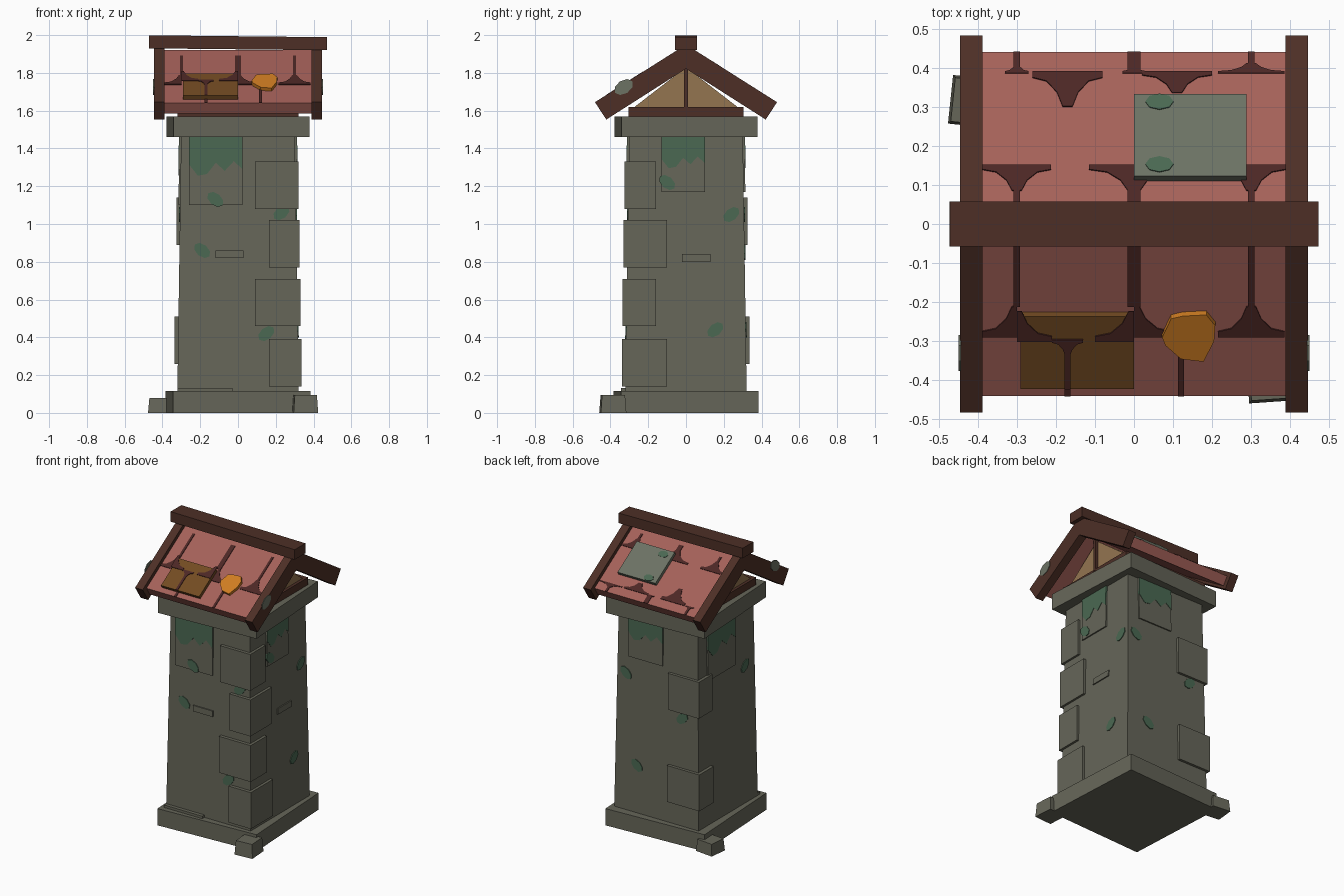
import bpy, bmesh, math
from mathutils import Vector, Matrix

cube = bpy.data.objects.get("Cube")
if cube:
    bpy.data.objects.remove(cube)


def material(name, rgb):
    lin = [((c / 255 + 0.055) / 1.055) ** 2.4 for c in rgb] + [1]
    m = bpy.data.materials.new(name)
    m.use_nodes = True
    m.diffuse_color = lin
    m.node_tree.nodes["Principled BSDF"].inputs["Base Color"].default_value = lin
    return m


STONE = material("stone", (102, 102, 89))
MOSS = material("moss", (74, 104, 82))
TIMBER = material("dark timber", (77, 47, 38))
PLASTER = material("tan boards", (148, 117, 80))
TILE = material("red tile", (165, 97, 89))
GAP = material("dark tile gap", (76, 39, 37))
RUST = material("brown patch", (115, 75, 34))
ORANGE = material("orange patch", (208, 125, 34))
SLATE = material("grey green patch", (108, 114, 100))


def prisms(name, parts, mat):
    """One object from several (outline, depth vector) prisms."""
    bm = bmesh.new()
    for outline, depth in parts:
        f = bm.faces.new([bm.verts.new(p) for p in outline])
        ext = bmesh.ops.extrude_face_region(bm, geom=[f], use_keep_orig=True)["geom"]
        bmesh.ops.translate(bm, vec=Vector(depth),
                            verts=[v for v in ext if isinstance(v, bmesh.types.BMVert)])
    bmesh.ops.recalc_face_normals(bm, faces=bm.faces)
    me = bpy.data.meshes.new(name)
    bm.to_mesh(me)
    bm.free()
    me.materials.append(mat)
    ob = bpy.data.objects.new(name, me)
    bpy.context.collection.objects.link(ob)
    return ob


def box(name, x, y, z, mat, taper=1.0, turn=0.0, tilt=0.0):
    """Box from ranges, optional narrower top, turned about z and tilted about y."""
    size = Vector((x[1] - x[0], y[1] - y[0], z[1] - z[0]))
    bm = bmesh.new()
    bmesh.ops.create_cube(bm, size=1, matrix=Matrix.Diagonal((*size, 1)))
    for v in bm.verts:
        if v.co.z > 0:
            v.co.x *= taper
            v.co.y *= taper
    me = bpy.data.meshes.new(name)
    bm.to_mesh(me)
    bm.free()
    me.materials.append(mat)
    ob = bpy.data.objects.new(name, me)
    ob.location = (sum(x) / 2, sum(y) / 2, sum(z) / 2)
    ob.rotation_euler = (0, math.radians(tilt), math.radians(turn))
    bpy.context.collection.objects.link(ob)
    return ob


def ellipse(cx, cy, a, b, angle, n=8):
    t = math.radians(angle)
    pts = []
    for i in range(n):
        p, q = a * math.cos(i * math.tau / n), b * math.sin(i * math.tau / n)
        pts.append((cx + p * math.cos(t) - q * math.sin(t), cy + p * math.sin(t) + q * math.cos(t)))
    return pts


# Tower body, base and cap
BOT, TOP = 0.115, 1.46
R0, R1 = 0.321, 0.301
box("tower_body", (-R0, R0), (-R0, R0), (BOT, TOP), STONE, taper=R1 / R0)
box("base_slab", (-.364, .364), (-.364, .364), (0, BOT), STONE, turn=3)
box("cap_slab", (-.361, .361), (-.361, .361), (TOP, 1.57), STONE, turn=3)
box("base_ledge_strip", (-.32, -.03), (-.345, -.3), (BOT, .132), STONE)
box("foot_stone_front", (.29, .42), (-.455, -.32), (0, .095), STONE, taper=.9, turn=4)
box("foot_stone_back", (-.47, -.34), (.25, .375), (0, .08), STONE, taper=.9, turn=-6)

# Corner stones, alternating long and short
for i, z in enumerate((.14, .46, .77, 1.08)):
    r = .336 - .005 * i
    short, long = (.165, .10) if i % 2 == 0 else (.09, .16)
    box(f"corner_stone_front_{i}", (short, r), (-r - .004, -long), (z, z + .25), STONE)
for i, z in enumerate((.26, .89)):
    r = .336 - .01 * i
    box(f"corner_stone_back_{i}", (-r, -.09), (.18, r), (z, z + .25), STONE)


# Plates lying on the tower walls; side 0 front, 1 left, 2 back, 3 right
def on_wall(side, pts, lift):
    rot = Matrix.Rotation(side * math.pi / 2, 3, "Z")
    out = []
    for u, z in pts:
        d = R0 + (R1 - R0) * (z - BOT) / (TOP - BOT)
        out.append(rot @ Vector((u, -d - lift, z)))
    return out, rot @ Vector((0, lift + .005, 0))


def rect(a, b, c, d):
    return [(a, c), (b, c), (b, d), (a, d)]


panels = [(-.26, .025, 1.10), (-.13, .10, 1.17), (-.22, .04, 1.17), (-.21, .09, 1.10)]
ragged = (.17, .24, .23, .16, .21, .15, .20)
prisms("wall_panels", [on_wall(k, rect(a, b, z, TOP), .009)
                       for k, (a, b, z) in enumerate(panels)], STONE)
fringe = []
for k, (a, b, z) in enumerate(panels):
    depth = .85 * (TOP - z) / .36
    edge = [(a + (b - a) * i / 6, TOP - h * depth) for i, h in enumerate(ragged)]
    fringe.append(on_wall(k, [(b, TOP), (a, TOP)] + edge, .012))
prisms("wall_moss_fringe", fringe, MOSS)
prisms("loose_bricks", [on_wall(0, rect(-.12, .03, .82, .86), .008),
                        on_wall(1, rect(-.02, .13, .80, .84), .008)], STONE)
spots = {0: [(-.12, 1.13), (.23, 1.06), (-.19, .86), (.15, .42)],
         1: [(-.10, 1.22), (.24, 1.05), (.155, .44)],
         2: [(-.24, 1.05), (-.15, .44), (.19, .85)],
         3: [(.20, 1.05)]}
prisms("moss_spots", [on_wall(k, ellipse(u, z, .05, .032, 40 if u > 0 else -40),
                              .013 if z > 1.1 else .005)
                      for k, row in spots.items() for u, z in row], MOSS)

# Roof: tile slab, end rafters, ridge
SLOPE, PEAK = .635, 1.92


def across(x, half):
    return [(x, y, z) for y, z in half] + [(x, -y, z) for y, z in reversed(half) if y]


def chevron(x, top, end, low, inner):
    return [(x, end[0], end[1]), (x, 0, top), (x, -end[0], end[1]),
            (x, -low[0], low[1]), (x, 0, inner), (x, low[0], low[1])]


prisms("roof_tiles", [(chevron(-.39, PEAK, (.44, 1.64), (.405, 1.585), 1.843), (.78, 0, 0))], TILE)
prisms("end_rafters", [(chevron(x, 1.95, (.482, 1.645), (.422, 1.553), 1.822), (.057, 0, 0))
                       for x in (-.445, .388)], TIMBER)
box("ridge_beam", (-.472, .472), (-.058, .058), (1.925, 1.994), TIMBER, tilt=.6)

# Gable under the roof
prisms("gable_boards", [([(-.30, -.285, 1.61), (-.30, .285, 1.61), (-.30, 0, 1.83)],
                         (.60, 0, 0))], PLASTER)
box("tie_beam", (-.32, .32), (-.305, .305), (1.57, 1.62), TIMBER)
for side in (-1, 1):
    box("gable_post", (side * .31 - .012, side * .31 + .012), (-.01, .01), (1.61, 1.83), TIMBER)


# Plates on the roof slopes, laid out in plan
def on_roof(pts, lift=.004, thick=.004):
    s = 1 if sum(p[1] for p in pts) > 0 else -1
    normal = Vector((0, s * SLOPE, 1)).normalized()
    out = [Vector((x, y, PEAK - SLOPE * abs(y))) + normal * lift for x, y in pts]
    return out, -normal * thick


def mark(cx, bar, tip, w, lift=.004, sides=(-1, 1)):
    h = tip - bar
    shape = ((0, 0), (1, 0), (1, .18), (.6, .28), (.3, .6), (.14, 1), (0, 1))
    return [on_roof([(cx + s * w * a, bar + h * b) for a, b in shape], lift) for s in sides]


def stem(cx, w, y0, y1, lift=.004):
    return [on_roof(rect(cx - w, cx + w, y0, y1), lift)]


HIGH = .027
gaps = mark(-.3, -.288, -.21, .09, sides=(-1,)) + mark(-.3, -.288, -.21, .09, HIGH, (1,))
gaps += mark(0, -.288, -.21, .10, sides=(1,)) + mark(0, -.288, -.21, .10, HIGH, (-1,))
gaps += mark(.3, -.288, -.21, .085) + mark(-.17, -.282, -.325, .04, HIGH)
gaps += stem(-.17, .008, -.41, -.32, HIGH) + stem(-.17, .008, -.44, -.41) + stem(.12, .008, -.44, -.33)
for x, w in ((-.3, .008), (0, .016), (.3, .008)):
    gaps += stem(x, w, -.21, -.05) + stem(x, w, .05, .10) + stem(x, w, .39, .44)
    gaps += mark(x, .15, .085, .115 if x == 0 else .088)
    gaps += mark(x, .385, .41, .085 if x > 0 else .03)
for x in (-.17, .11):
    gaps += mark(x, .39, .30 if x < 0 else .335, .09)
prisms("tile_gaps", gaps, GAP)

# Repair patches on the roof
prisms("brown_roof_patch", [on_roof(rect(-.29, 0, -.41, -.225), .023, .023)], RUST)
prisms("grey_roof_patch", [on_roof(rect(0, .288, .11, .32), .023, .023)], SLATE)
orange = [(.072, -.28), (.095, -.232), (.125, -.225), (.185, -.222), (.208, -.25),
          (.205, -.29), (.178, -.342), (.12, -.335), (.08, -.30)]
prisms("orange_roof_patch", [on_roof(orange, .02, .02)], ORANGE)
prisms("patch_moss", [on_roof(ellipse(.065, y, .036, .02, 0), .026, .004) for y in (.14, .30)], MOSS)
prisms("rafter_spots", [([(x, y, z) for y, z in ellipse(-.33, 1.725, .055, .036, 33)], (.006, 0, 0))
                        for x in (-.449, .443)], SLATE)
